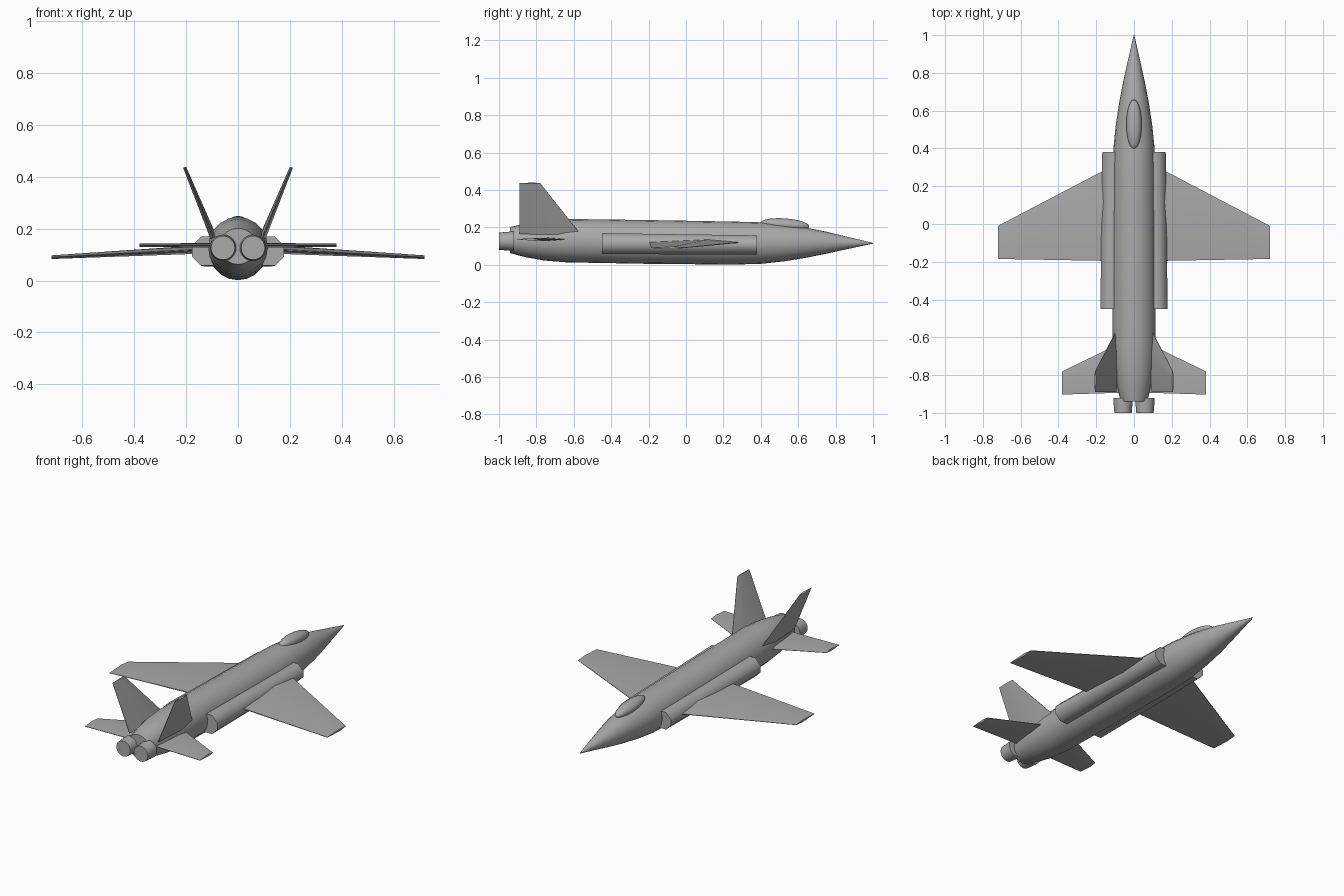
import bpy, bmesh, math
from mathutils import Vector

if "Cube" in bpy.data.objects:
    bpy.data.objects.remove(bpy.data.objects["Cube"])

grey = bpy.data.materials.new("airframe_grey")
grey.diffuse_color = (0.4, 0.4, 0.4, 1)
grey.use_nodes = True
grey.node_tree.nodes["Principled BSDF"].inputs["Base Color"].default_value = grey.diffuse_color


def loft(name, rings, angle=35):
    """Skin a list of equal-length point rings and cap both ends."""
    bm = bmesh.new()
    loops = [[bm.verts.new(p) for p in ring] for ring in rings]
    n = len(loops[0])
    for a, b in zip(loops, loops[1:]):
        for i in range(n):
            j = (i + 1) % n
            bm.faces.new((a[i], a[j], b[j], b[i]))
    bm.faces.new(loops[0])
    bm.faces.new(loops[-1])
    bmesh.ops.remove_doubles(bm, verts=bm.verts, dist=1e-5)
    bmesh.ops.recalc_face_normals(bm, faces=bm.faces)
    me = bpy.data.meshes.new(name)
    bm.to_mesh(me)
    bm.free()
    me.materials.append(grey)
    me.polygons.foreach_set("use_smooth", [True] * len(me.polygons))
    me.set_sharp_from_angle(angle=math.radians(angle))
    ob = bpy.data.objects.new(name, me)
    bpy.context.collection.objects.link(ob)
    return ob


def ellipse(x, y, z, rx, rz, n=16):
    return [(x + rx * math.cos(2 * math.pi * i / n), y,
             z + rz * math.sin(2 * math.pi * i / n)) for i in range(n)]


def mirror(ob):
    ob.modifiers.new("mirror", 'MIRROR').use_axis[0] = True


def blade(name, root, tip, normal):
    """Tapered wing; each end is (x, z, leading y, trailing y, thickness)."""
    rings = []
    for x, z, le, te, t in (root, tip):
        off = Vector(normal).normalized() * t / 2
        p = lambda f, s: Vector((x, le + (te - le) * f, z)) + off * s
        rings.append([p(0, 0.12), p(0.35, 1), p(1, 0.15),
                      p(1, -0.15), p(0.35, -1), p(0, -0.12)])
    mirror(loft(name, rings, 60))


# Fuselage: y, centre z, half width, half height
stations = [(1.0, .115, .002, .002), (.92, .116, .020, .020), (.84, .117, .038, .038),
            (.74, .118, .060, .061), (.64, .118, .079, .081), (.52, .117, .097, .099),
            (.40, .116, .109, .111), (.25, .116, .113, .115), (-.2, .122, .115, .117),
            (-.64, .129, .115, .116), (-.76, .130, .107, .107), (-.86, .131, .090, .090),
            (-.94, .132, .070, .070)]
loft("fuselage", [ellipse(0, y, z, rx, rz, 20) for y, z, rx, rz in stations], 60)

# Canopy: stretched sphere, tilted to follow the nose line
bpy.ops.mesh.primitive_uv_sphere_add(segments=24, ring_count=14, radius=1)
canopy = bpy.context.object
canopy.name = "canopy"
canopy.scale = (0.041, 0.131, 0.034)
canopy.location = (0, 0.528, 0.214)
canopy.rotation_euler.x = math.radians(-4)
canopy.data.materials.append(grey)
canopy.data.polygons.foreach_set("use_smooth", [True] * len(canopy.data.polygons))


# Side intakes: chamfered boxes
def intake_ring(y, x0, x1, z0, z1, c=0.035):
    return [(x0 + c, y, z0), (x1 - c, y, z0), (x1, y, z0 + c), (x1, y, z1 - c),
            (x1 - c, y, z1), (x0 + c, y, z1), (x0, y, z1 - c), (x0, y, z0 + c)]


mirror(loft("intake", [intake_ring(.38, .05, .168, .055, .157),
                       intake_ring(-.45, .06, .178, .057, .169)], 50))

# Wings, tailplanes and canted fins
blade("wing", (.10, .122, .315, -.196, .034), (.72, .090, -.01, -.185, .014), (.05, 0, 1))
blade("tailplane", (.06, .136, -.625, -.893, .018), (.38, .136, -.78, -.903, .013), (0, 0, 1))
blade("tail_fin", (.094, .165, -.565, -.89, .026), (.206, .437, -.78, -.89, .012), (.925, 0, -.38))

# Twin exhaust nozzles
mirror(loft("exhaust_nozzle", [ellipse(.058, -.92, .126, .051, .051, 24),
                               ellipse(.058, -.94, .126, .051, .051, 24),
                               ellipse(.058, -1.0, .126, .046, .046, 24)], 40))
